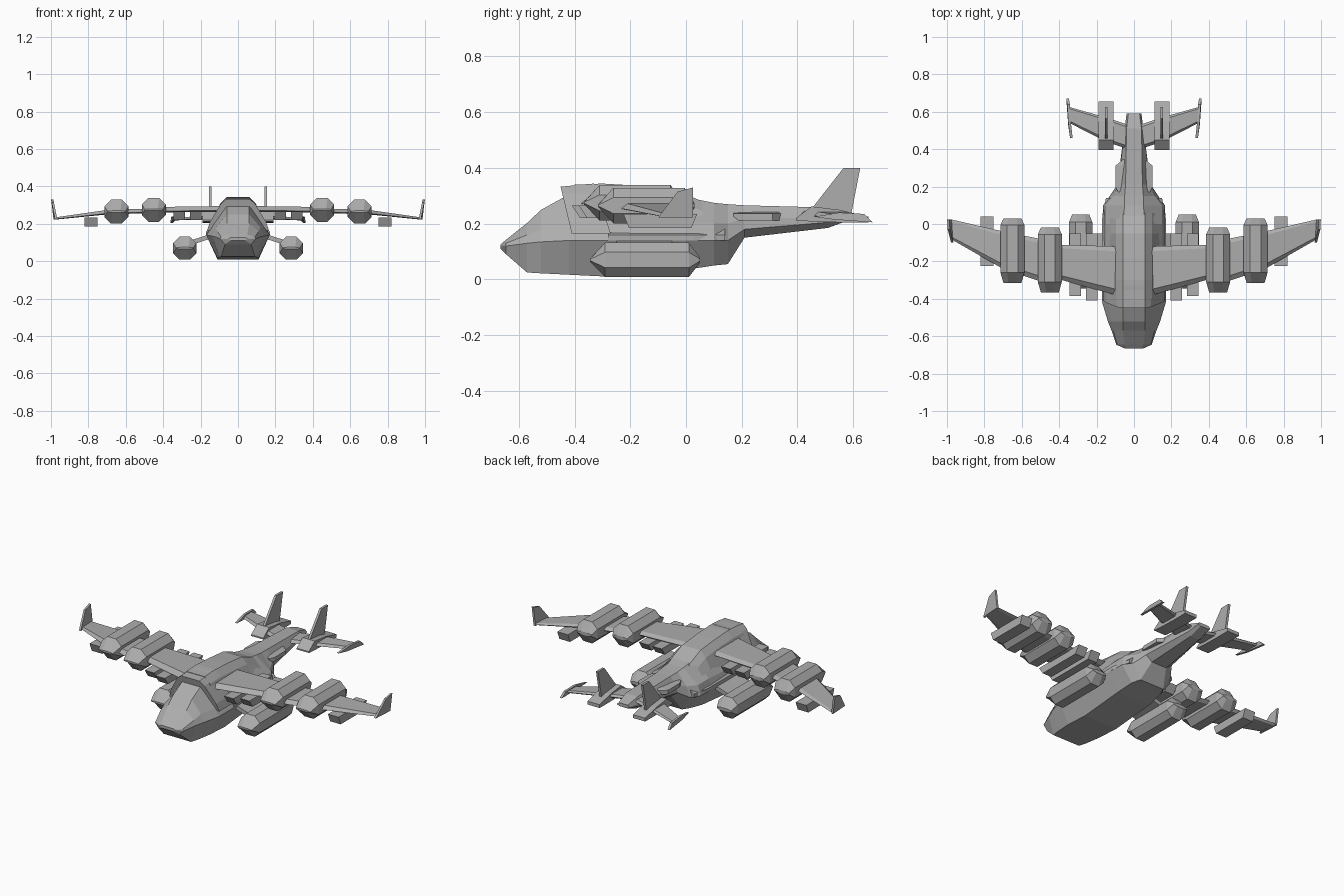
import bpy
import bmesh
from mathutils import Vector

default_cube = bpy.data.objects.get("Cube")
if default_cube:
    bpy.data.objects.remove(default_cube, do_unlink=True)

grey = bpy.data.materials.new("hull grey")
grey.use_nodes = True
grey.diffuse_color = (0.42, 0.42, 0.42, 1)
grey.node_tree.nodes["Principled BSDF"].inputs["Base Color"].default_value = grey.diffuse_color


def loft(name, rings, mirrored=True):
    """Skin a list of equal-length closed rings, cap the ends, optionally mirror across x."""
    bm = bmesh.new()
    loops = [[bm.verts.new(point) for point in ring] for ring in rings]
    count = len(loops[0])
    for first, second in zip(loops, loops[1:]):
        for i in range(count):
            j = (i + 1) % count
            bm.faces.new((first[i], first[j], second[j], second[i]))
    bm.faces.new(loops[0])
    bm.faces.new(loops[-1])
    bmesh.ops.recalc_face_normals(bm, faces=bm.faces)
    mesh = bpy.data.meshes.new(name)
    bm.to_mesh(mesh)
    bm.free()
    mesh.materials.append(grey)
    obj = bpy.data.objects.new(name, mesh)
    bpy.context.collection.objects.link(obj)
    if mirrored:
        obj.modifiers.new("mirror", "MIRROR").use_axis[0] = True
    return obj


def body_ring(y, half):
    """Symmetric cross-section from (half width, height) pairs, bottom to top."""
    left = [(x, y, z) for x, z in half]
    right = [(-x, y, z) for x, z in reversed(half)]
    return left + right


def airfoil(x, front, back, z, thick):
    """Wing rib: sharp-ish leading and trailing edges around a flat middle."""
    chord = back - front
    half = thick / 2
    return [(x, front, z - half / 2), (x, front + chord * 0.12, z + half),
            (x, back - chord * 0.1, z + half), (x, back, z),
            (x, back - chord * 0.1, z - half), (x, front + chord * 0.12, z - half)]


def box(name, x, y, z, slope=0):
    """Block from (min, max) ranges; slope pulls in the lower front and back edges."""
    rings = []
    for side in x:
        rings.append([(side, y[0] + slope, z[0]), (side, y[1] - slope, z[0]),
                      (side, y[1], z[1]), (side, y[0], z[1])])
    return loft(name, rings)


def plate(name, outline, offset):
    """Thin plate from an outline, extruded by an offset vector."""
    shift = Vector(offset)
    return loft(name, [[Vector(p) - shift / 2 for p in outline],
                       [Vector(p) + shift / 2 for p in outline]])


def pod(name, x, z, radius, front, back, nose, tail):
    """Octagonal nacelle whose ends close down to horizontal ridges."""
    r, k = radius, radius * 0.45
    octagon = [(k, -r), (r, -k), (r, k), (k, r), (-k, r), (-r, k), (-r, -k), (-k, -r)]
    rings = []
    for y, wide, tall in ((front, 0.75, 0.08), (front + nose, 1, 1),
                          (back - tail, 1, 1), (back, 0.75, 0.15)):
        rings.append([(x + a * wide, y, z + b * tall) for a, b in octagon])
    return loft(name, rings)


# Fuselage: half sections ordered keel, waist, shoulder, roof
stations = (
    (-0.665, (0.04, 0.11), (0.05, 0.12), (0.05, 0.122), (0.04, 0.126)),
    (-0.645, (0.07, 0.09), (0.095, 0.12), (0.09, 0.13), (0.05, 0.143)),
    (-0.57, (0.09, 0.025), (0.12, 0.13), (0.11, 0.16), (0.06, 0.203)),
    (-0.52, (0.1, 0.022), (0.14, 0.135), (0.12, 0.18), (0.06, 0.25)),
    (-0.42, (0.11, 0.017), (0.17, 0.14), (0.14, 0.18), (0.06, 0.305)),
    (-0.28, (0.11, 0.01), (0.17, 0.14), (0.15, 0.18), (0.07, 0.3)),
    (0, (0.11, 0.035), (0.17, 0.14), (0.15, 0.2), (0.06, 0.295)),
    (0.1, (0.1, 0.05), (0.165, 0.14), (0.15, 0.2), (0.05, 0.275)),
    (0.15, (0.08, 0.055), (0.13, 0.14), (0.11, 0.2), (0.05, 0.27)),
    (0.21, (0.05, 0.15), (0.09, 0.18), (0.085, 0.22), (0.045, 0.266)),
    (0.51, (0.03, 0.185), (0.05, 0.205), (0.05, 0.22), (0.04, 0.258)),
    (0.59, (0.025, 0.215), (0.04, 0.22), (0.04, 0.225), (0.03, 0.235)))
loft("fuselage", [body_ring(y, half) for y, *half in stations], mirrored=False)

# Cabin hood with raked front edge, and the spine behind it
hood = []
for front, low, high in ((True, 0.165, 0.333), (False, 0.165, 0.344)):
    y = -0.45 if front else -0.33
    rake = 0.04 if front else 0.06
    hood.append([(x, y + rake * (high - z) / (high - low), z) for x, z in
                 ((0.165, low), (0.15, 0.21), (0.09, 0.31), (0.06, high),
                  (-0.06, high), (-0.09, 0.31), (-0.15, 0.21), (-0.165, low))])
loft("cabin_hood", hood, mirrored=False)
spine = ((-0.4, 0.34), (-0.3, 0.344), (-0.18, 0.337), (-0.05, 0.325), (0.06, 0.28))
loft("spine", [body_ring(y, ((0.14, 0.2), (0.095, z - 0.035), (0.06, z)))
               for y, z in spine], mirrored=False)

# Wide flank decks beside the cabin and hull
loft("flank_deck", [[(0.1, y, 0.14), (x, y, 0.14), (x, y, 0.16), (0.1, y, 0.2)]
                    for y, x in ((-0.28, 0.17), (0.03, 0.17), (0.14, 0.15))])

# Wings
loft("inner_wing", [airfoil(0.08, -0.385, -0.12, 0.28, 0.03),
                    airfoil(0.42, -0.29, -0.11, 0.275, 0.03)])
loft("outer_wing", [airfoil(0.4, -0.34, -0.1, 0.272, 0.025),
                    airfoil(0.7, -0.24, -0.04, 0.262, 0.024),
                    airfoil(0.98, -0.08, 0.025, 0.228, 0.012)])
plate("winglet", [(0.972, -0.1, 0.222), (0.99, -0.03, 0.315),
                  (0.993, 0.025, 0.33), (0.98, 0.025, 0.222)], (0.012, 0, 0))

# Engine nacelles and lower side pods
pod("inner_nacelle", 0.45, 0.275, 0.064, -0.365, -0.02, 0.055, 0.035)
pod("outer_nacelle", 0.65, 0.265, 0.064, -0.315, 0.03, 0.055, 0.035)
pod("lower_pod", 0.285, 0.07, 0.062, -0.345, 0.05, 0.055, 0.04)
plate("pod_pylon", [(0.14, -0.25, 0.135), (0.25, -0.25, 0.1),
                    (0.25, -0.05, 0.1), (0.14, -0.05, 0.135)], (0, 0, 0.025))

# Underwing stores and their carriers
box("inner_rocket", (0.195, 0.257), (-0.41, -0.05), (0.22, 0.265), 0.03)
box("outer_rocket", (0.283, 0.345), (-0.385, -0.05), (0.22, 0.265), 0.03)
box("wingtip_store", (0.75, 0.82), (-0.225, 0.04), (0.185, 0.235), 0.02)

# Tail boom fairings
loft("boom_fairing", [[(0.04, y, 0.212), (x, y, 0.212), (x, y, 0.236), (0.04, y, 0.245)]
                      for y, x in ((0.17, 0.085), (0.2, 0.1), (0.31, 0.1), (0.345, 0.06))])

# Tail: stabilizers, engine blocks, fins and end plates
loft("stabilizer", [airfoil(0.03, 0.4, 0.53, 0.235, 0.022),
                    airfoil(0.15, 0.44, 0.57, 0.235, 0.02),
                    airfoil(0.345, 0.54, 0.625, 0.225, 0.014)])
loft("tail_block", [[(0.11, y, low), (0.19, y, low), (0.19, y, high), (0.11, y, high)]
                    for y, low, high in ((0.395, 0.212, 0.22), (0.45, 0.208, 0.262),
                                         (0.55, 0.205, 0.25), (0.655, 0.205, 0.225))])
plate("tail_fin", [(0.148, 0.44, 0.24), (0.148, 0.565, 0.4),
                   (0.148, 0.625, 0.4), (0.148, 0.59, 0.22)], (0.014, 0, 0))
plate("stabilizer_end", [(0.335, 0.46, 0.225), (0.345, 0.53, 0.215),
                         (0.355, 0.67, 0.205), (0.35, 0.64, 0.235),
                         (0.345, 0.55, 0.24)], (0.014, 0, 0))
